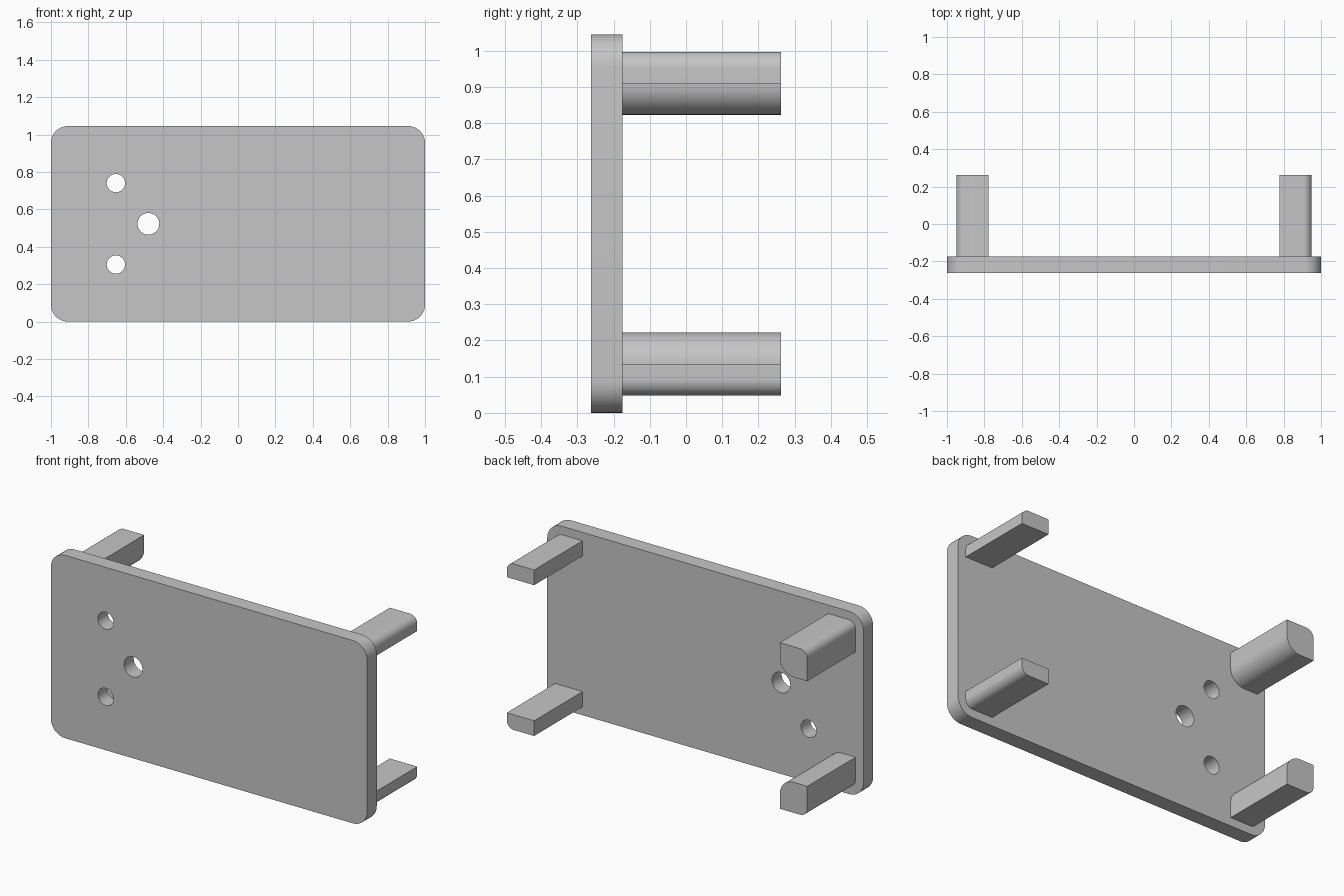
import bpy, bmesh, math

if "Cube" in bpy.data.objects:
    bpy.data.objects.remove(bpy.data.objects["Cube"], do_unlink=True)

HEIGHT = 1.045
FRONT, PLATE_BACK, BACK = -0.262, -0.175, 0.262

grey = bpy.data.materials.new("light_grey")
grey.use_nodes = True
colour = (0.565, 0.565, 0.565, 1)
grey.diffuse_color = colour
grey.node_tree.nodes["Principled BSDF"].inputs["Base Color"].default_value = colour


def rounded_outline(x0, x1, z0, z1, radii, steps=10):
    """Rectangle with a radius per corner: low-left, low-right, top-right, top-left."""
    points = []
    corners = [(x0, z0, 1, 1), (x1, z0, -1, 1), (x1, z1, -1, -1), (x0, z1, 1, -1)]
    for i, ((x, z, sx, sz), r) in enumerate(zip(corners, radii)):
        if r == 0:
            points.append((x, z))
            continue
        for k in range(steps + 1):
            a = math.pi + (i + k / steps) * math.pi / 2
            points.append((x + sx * r + r * math.cos(a), z + sz * r + r * math.sin(a)))
    return points


def extrude(name, outline, y0, y1):
    """Solid made by pushing an x-z outline from y0 to y1."""
    bm = bmesh.new()
    face = bm.faces.new([bm.verts.new((x, y0, z)) for x, z in outline])
    moved = bmesh.ops.extrude_face_region(bm, geom=[face])["geom"]
    bmesh.ops.translate(bm, vec=(0, y1 - y0, 0),
                        verts=[v for v in moved if isinstance(v, bmesh.types.BMVert)])
    bmesh.ops.recalc_face_normals(bm, faces=bm.faces)
    mesh = bpy.data.meshes.new(name)
    bm.to_mesh(mesh)
    bm.free()
    obj = bpy.data.objects.new(name, mesh)
    mesh.materials.append(grey)
    bpy.context.collection.objects.link(obj)
    return obj


def smooth(obj):
    bpy.ops.object.select_all(action="DESELECT")
    obj.select_set(True)
    bpy.context.view_layer.objects.active = obj
    bpy.ops.object.shade_smooth_by_angle(angle=math.radians(30))


# Face plate with rounded corners
plate = extrude("face_plate", rounded_outline(-1, 1, 0, HEIGHT, [0.09] * 4), FRONT, PLATE_BACK)

# Three through holes
for x, z, r in [(-0.653, 0.74, 0.049), (-0.653, 0.305, 0.049), (-0.479, 0.5225, 0.058)]:
    bpy.ops.mesh.primitive_cylinder_add(vertices=40, radius=r, depth=0.3, rotation=(math.pi / 2, 0, 0),
                                        location=(x, (FRONT + PLATE_BACK) / 2, z))
    cutter = bpy.context.object
    cut = plate.modifiers.new("hole", "BOOLEAN")
    cut.object, cut.solver = cutter, "EXACT"
    bpy.context.view_layer.objects.active = plate
    bpy.ops.object.modifier_apply(modifier=cut.name)
    bpy.data.objects.remove(cutter, do_unlink=True)
smooth(plate)

# Four legs: full-size on the holed side, half-height on the other; lower ones mirror the upper
OUTER, INNER = 0.045, 0.087
legs = {"right": rounded_outline(-0.95, -0.777, 0.823, 0.997, [0, INNER, 0, OUTER]),
        "left": rounded_outline(0.777, 0.95, 0.91, 0.997, [0, 0, OUTER, 0])}
for side, outline in legs.items():
    smooth(extrude(f"upper_{side}_leg", outline, PLATE_BACK, BACK))
    mirrored = [(x, HEIGHT - z) for x, z in outline]
    smooth(extrude(f"lower_{side}_leg", mirrored, PLATE_BACK, BACK))
